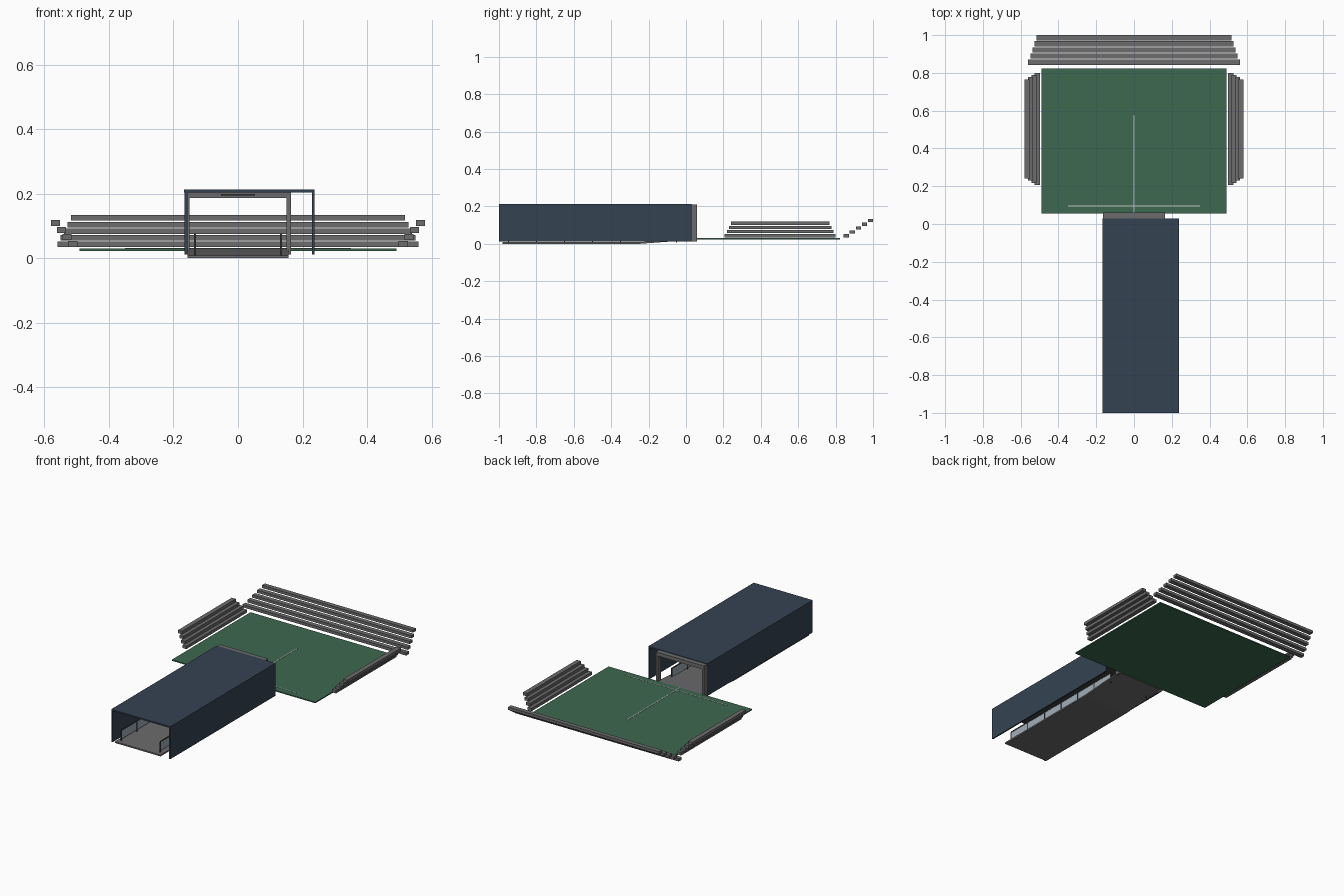
import bpy, bmesh

if "Cube" in bpy.data.objects:
    bpy.data.objects.remove(bpy.data.objects["Cube"])


def mat(name, col):
    m = bpy.data.materials.new(name)
    m.diffuse_color = (*col, 1)
    m.use_nodes = True
    m.node_tree.nodes["Principled BSDF"].inputs["Base Color"].default_value = m.diffuse_color
    return m


NAVY = mat("navy_cladding", (0.035, 0.055, 0.085))
GREEN = mat("turf", (0.045, 0.14, 0.08))
GREY = mat("concrete", (0.15, 0.15, 0.155))
LINE = mat("line_paint", (0.6, 0.62, 0.6))
GLASS = mat("rail_panel", (0.35, 0.42, 0.48))
DARK = mat("dark_metal", (0.05, 0.05, 0.055))


def finish(name, bm, m):
    me = bpy.data.meshes.new(name)
    bmesh.ops.recalc_face_normals(bm, faces=bm.faces)
    bm.to_mesh(me)
    bm.free()
    me.materials.append(m)
    ob = bpy.data.objects.new(name, me)
    bpy.context.collection.objects.link(ob)
    return ob


def box(name, x, y, z, m):
    """Box given by its (min, max) range on each axis."""
    bm = bmesh.new()
    bmesh.ops.create_cube(bm, size=1)
    for v in bm.verts:
        v.co = [r[0] if c < 0 else r[1] for r, c in zip((x, y, z), v.co)]
    return finish(name, bm, m)


def extrude_x(name, profile, x0, x1, m):
    """Side profile of (y, z) points swept across x."""
    bm = bmesh.new()
    f = bm.faces.new([bm.verts.new((x0, y, z)) for y, z in profile])
    new = bmesh.ops.extrude_face_region(bm, geom=[f])["geom"]
    for v in new:
        if isinstance(v, bmesh.types.BMVert):
            v.co.x = x1
    return finish(name, bm, m)


# Tunnel shell: two side walls and a flat roof
box("tunnel_wall_left", (-0.165, -0.157), (-1, 0.03), (0.012, 0.205), NAVY)
box("tunnel_wall_right", (0.229, 0.237), (-1, 0.03), (0.012, 0.205), NAVY)
box("tunnel_roof", (-0.167, 0.237), (-1, 0.03), (0.204, 0.213), NAVY)

# Ceiling light strip
box("ceiling_light", (-0.053, 0.053), (-0.97, 0.0), (0.195, 0.199), DARK)

# Floor with a ramp rising to pitch level
extrude_x("tunnel_floor", [(-0.98, 0.0), (-0.25, 0.0), (-0.10, 0.011), (0.055, 0.020),
                           (0.055, 0.029), (-0.10, 0.020), (-0.25, 0.009), (-0.98, 0.009)],
          -0.156, 0.156, GREY)

# Portal frame at the pitch end
box("portal_top", (-0.164, 0.164), (0.03, 0.06), (0.187, 0.21), GREY)
for side, s in (("left", -1), ("right", 1)):
    box("portal_leg_" + side, sorted((s * 0.151, s * 0.164)), (0.03, 0.06), (0.012, 0.187), GREY)

# Low railings with posts along both sides of the floor
for side, s in (("left", -1), ("right", 1)):
    x = s * 0.133
    box("rail_panel_" + side, (x - 0.001, x + 0.001), (-0.95, -0.05), (0.018, 0.07), GLASS)
    box("handrail_" + side, (x - 0.003, x + 0.003), (-0.95, -0.05), (0.07, 0.076), DARK)
    for i in range(7):
        y = -0.95 + i * 0.15
        box(f"rail_post_{side}_{i}", (x - 0.003, x + 0.003), (y - 0.003, y + 0.003),
            (0.006, 0.072), DARK)

# Pitch and its markings
box("pitch", (-0.491, 0.491), (0.055, 0.823), (0.023, 0.030), GREEN)
box("touch_line", (-0.35, 0.35), (0.093, 0.098), (0.0295, 0.0315), LINE)
box("halfway_line", (-0.003, 0.003), (0.06, 0.575), (0.0295, 0.0315), LINE)

# Back stand: five stepped rows
for i in range(5):
    w, y, z = 0.56 - 0.0108 * i, 0.843 + 0.0323 * i, 0.035 + 0.0203 * i
    box(f"back_stand_row_{i}", (-w, w), (y, y + 0.028), (z, z + 0.017), GREY)

# Side stands: stepped rows, mirrored
for side, s in (("left", -1), ("right", 1)):
    for i in range(4):
        x, z, h = 0.498 + 0.0177 * i, 0.035 + 0.0217 * i, 0.296 - 0.011 * i
        box(f"side_stand_{side}_row_{i}", sorted((s * x, s * (x + 0.028))),
            (0.503 - h, 0.503 + h), (z, z + 0.018), GREY)
